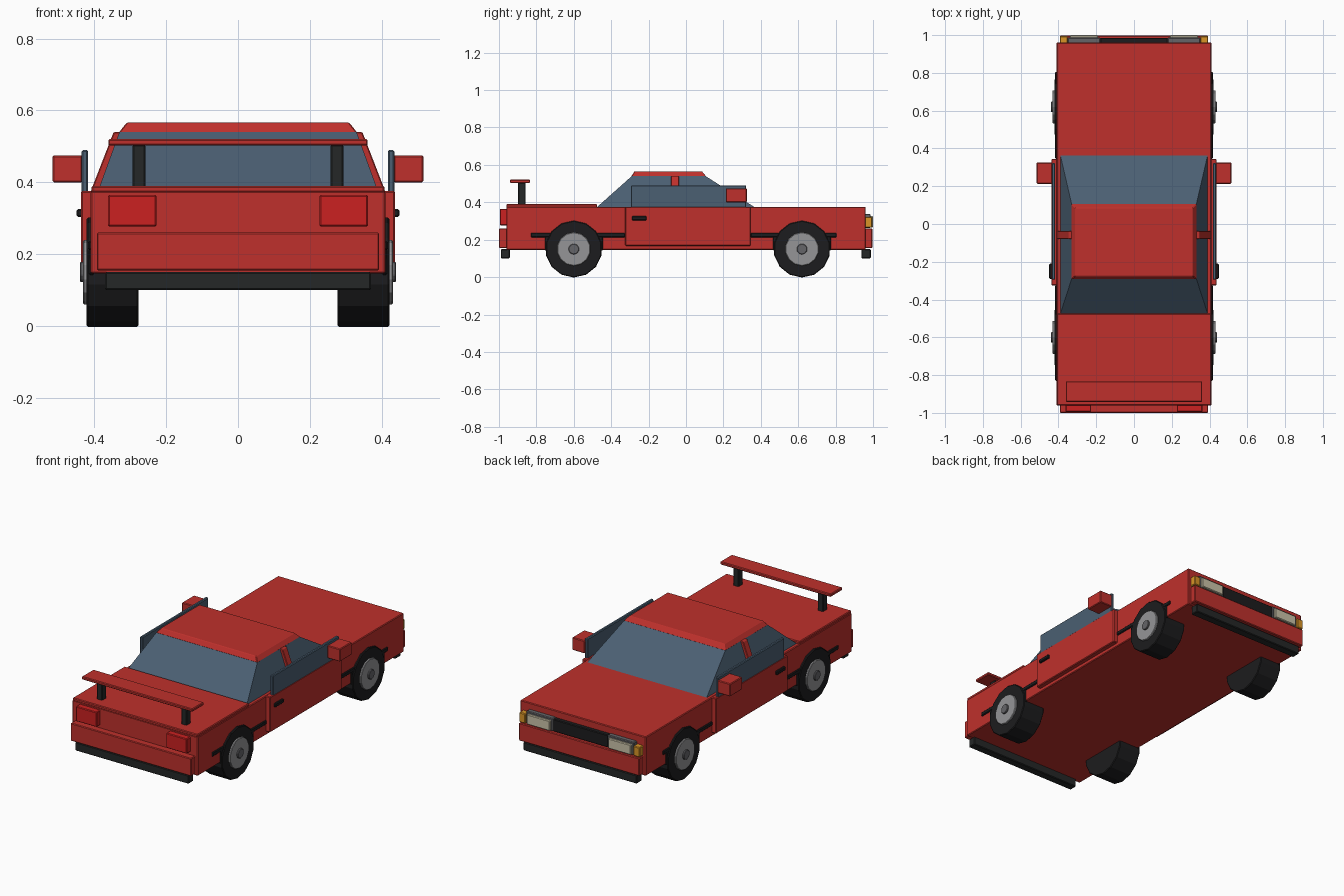
import bpy, bmesh, math
from mathutils import Matrix

if "Cube" in bpy.data.objects:
    bpy.data.objects.remove(bpy.data.objects["Cube"])


def material(name, rgb):
    m = bpy.data.materials.new(name)
    m.diffuse_color = (*rgb, 1)
    m.use_nodes = True
    m.node_tree.nodes["Principled BSDF"].inputs["Base Color"].default_value = m.diffuse_color
    return m


RED = material("red_paint", (0.52, 0.03, 0.025))
LAMP = material("tail_lamp_red", (0.6, 0.015, 0.015))
BLACK = material("black_rubber", (0.012, 0.012, 0.013))
TRIM = material("dark_trim", (0.018, 0.02, 0.02))
GLASS = material("tinted_glass", (0.07, 0.115, 0.17))
CREAM = material("headlamp_cream", (0.6, 0.55, 0.4))
ORANGE = material("indicator_orange", (0.7, 0.3, 0.02))
STEEL = material("rim_grey", (0.3, 0.3, 0.31))
HUB = material("hub_grey", (0.13, 0.13, 0.14))


def finish(name, bm, mat, bevel):
    bmesh.ops.recalc_face_normals(bm, faces=bm.faces)
    me = bpy.data.meshes.new(name)
    bm.to_mesh(me)
    bm.free()
    me.materials.append(mat)
    ob = bpy.data.objects.new(name, me)
    bpy.context.collection.objects.link(ob)
    if bevel:
        mod = ob.modifiers.new("edge", "BEVEL")
        mod.width, mod.segments = bevel, 1
    return ob


def loft(name, low, high, z, mat, bevel=0.0):
    """Tapered block; low and high are (x0, x1, y0, y1) rectangles."""
    bm = bmesh.new()
    rings = [[bm.verts.new((x, y, h)) for x, y in
              ((r[0], r[2]), (r[1], r[2]), (r[1], r[3]), (r[0], r[3]))]
             for r, h in zip((low, high), z)]
    bm.faces.new(rings[0])
    bm.faces.new(rings[1])
    for i in range(4):
        j = (i + 1) % 4
        bm.faces.new((rings[0][i], rings[0][j], rings[1][j], rings[1][i]))
    return finish(name, bm, mat, bevel)


def box(name, x, y, z, mat, bevel=0.004):
    r = (*x, *y)
    return loft(name, r, r, z, mat, bevel)


def pair(name, x, y, z, mat, bevel=0.004):
    box("right_" + name, x, y, z, mat, bevel)
    box("left_" + name, (-x[1], -x[0]), y, z, mat, bevel)


def disc(name, side, x0, x1, y, radius, mat, sides, bevel):
    bm = bmesh.new()
    bmesh.ops.create_cone(
        bm, cap_ends=True, segments=sides, radius1=radius, radius2=radius, depth=x1 - x0,
        matrix=Matrix.Translation((side * (x0 + x1) / 2, y, 0.15))
        @ Matrix.Rotation(math.pi / 2, 4, "Y") @ Matrix.Rotation(math.pi / sides, 4, "Z"))
    finish(name, bm, mat, bevel)


# Body and raised deck lid
box("body", (-0.41, 0.41), (-0.96, 0.96), (0.146, 0.376), RED)
box("deck_lid", (-0.408, 0.408), (-0.96, -0.475), (0.372, 0.39), RED)

# Cabin glass, roof and pillars
loft("cabin_glass", (-0.39, 0.39, -0.475, 0.365), (-0.33, 0.33, -0.29, 0.105), (0.375, 0.54), GLASS)
loft("roof", (-0.332, 0.332, -0.293, 0.108), (-0.31, 0.31, -0.275, 0.085), (0.538, 0.566), RED, 0.003)
loft("centre_pillar", (-0.41, 0.41, -0.08, -0.037), (-0.346, 0.346, -0.08, -0.037), (0.375, 0.54), RED, 0.003)

# Doors, side windows, handles and mirrors
pair("door", (0.405, 0.437), (-0.325, 0.345), (0.167, 0.376), RED)
pair("side_window", (0.417, 0.435), (-0.295, 0.322), (0.37, 0.49), GLASS)
pair("door_handle", (0.43, 0.449), (-0.29, -0.21), (0.304, 0.326), BLACK)
pair("mirror", (0.433, 0.516), (0.213, 0.325), (0.4, 0.475), RED)

# Tail: panel, lamps and bumper
box("tail_panel", (-0.393, 0.393), (-1.0, -0.95), (0.155, 0.26), RED)
pair("tail_lamp", (0.227, 0.362), (-0.995, -0.95), (0.277, 0.365), LAMP)
box("tail_bumper", (-0.37, 0.37), (-0.99, -0.942), (0.1, 0.15), TRIM)

# Nose: panel, grille, lamps and bumper
box("nose_panel", (-0.393, 0.393), (0.95, 0.997), (0.155, 0.26), RED)
box("grille", (-0.18, 0.18), (0.95, 0.985), (0.262, 0.335), BLACK)
pair("headlamp_frame", (0.178, 0.352), (0.95, 0.987), (0.262, 0.338), HUB)
pair("headlamp", (0.19, 0.34), (0.96, 1.0), (0.266, 0.326), CREAM)
pair("indicator", (0.352, 0.393), (0.95, 0.995), (0.264, 0.322), ORANGE)
box("nose_bumper", (-0.37, 0.37), (0.938, 0.988), (0.1, 0.15), TRIM)

# Spoiler
box("spoiler_wing", (-0.361, 0.361), (-0.942, -0.833), (0.503, 0.521), RED)
pair("spoiler_post", (0.258, 0.293), (-0.898, -0.858), (0.385, 0.505), TRIM)

# Wheels with arch trim
for axle, y, strip in (("rear", -0.60, (-0.83, -0.325)), ("fore", 0.62, (0.345, 0.805))):
    pair(axle + "_side_strip", (0.4, 0.417), strip, (0.212, 0.236), BLACK)
    pair(axle + "_wheel_arch", (0.4, 0.415), (y - 0.155, y + 0.155), (0.142, 0.236), BLACK)
    for label, side in (("left", -1), ("right", 1)):
        n = f"{label}_{axle}_"
        disc(n + "tyre", side, 0.277, 0.421, y, 0.152, BLACK, 14, 0.004)
        disc(n + "rim", side, 0.40, 0.431, y, 0.09, STEEL, 14, 0.003)
        disc(n + "hub", side, 0.42, 0.44, y, 0.029, HUB, 10, 0.003)
